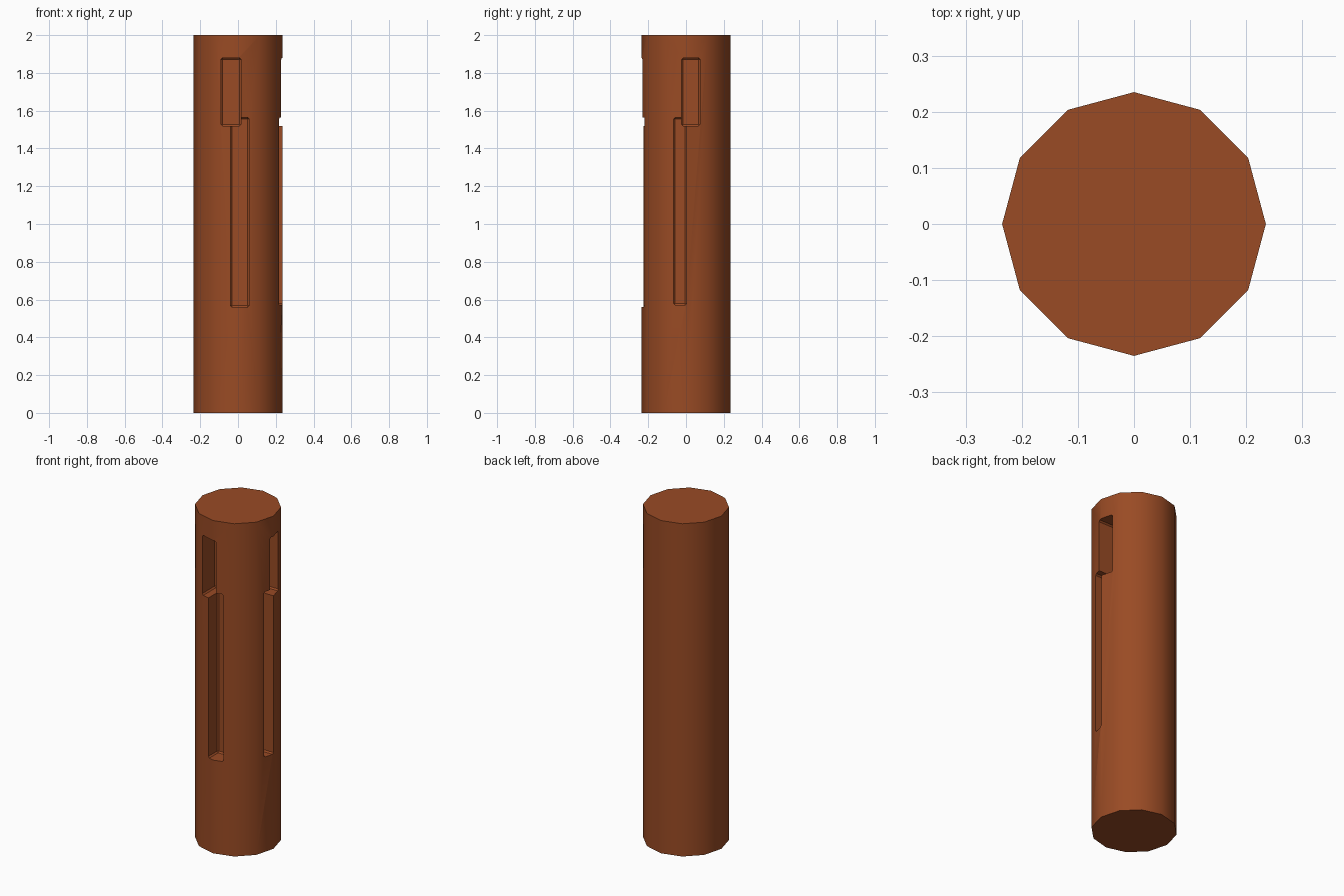
import bpy, math

if "Cube" in bpy.data.objects:
    bpy.data.objects.remove(bpy.data.objects["Cube"])

# Brown material
brown = bpy.data.materials.new("warm brown")
brown.diffuse_color = (0.32, 0.07, 0.018, 1)
brown.use_nodes = True
brown.node_tree.nodes["Principled BSDF"].inputs["Base Color"].default_value = brown.diffuse_color

# Twelve-sided post with a vertex on each axis
R = 0.235
bpy.ops.mesh.primitive_cylinder_add(vertices=12, radius=R, depth=2, location=(0, 0, 1))
post = bpy.context.object
post.name = "slotted_post"
post.data.materials.append(brown)


def cut_slot(side, lo, hi, z0, z1, depth):
    """Cut a softly bevelled rectangular slot into the front or right side."""
    outer, bevel = 0.35, 0.008
    length = outer - (R - depth)
    mid = outer - length / 2
    if side == "front":
        loc, size = ((lo + hi) / 2, -mid, (z0 + z1) / 2), (hi - lo, length, z1 - z0)
    else:
        loc, size = (mid, (lo + hi) / 2, (z0 + z1) / 2), (length, hi - lo, z1 - z0)
    bpy.ops.mesh.primitive_cube_add(size=1, location=loc)
    cutter = bpy.context.object
    cutter.name = side + "_slot_cutter"
    cutter.hide_render = True
    cutter.scale = size
    bpy.ops.object.transform_apply(location=False, rotation=False, scale=True)
    bev = cutter.modifiers.new("bevel", "BEVEL")
    bev.width, bev.segments = bevel, 1
    bpy.ops.object.modifier_apply(modifier=bev.name)
    cutter.data.materials.append(brown)
    bpy.context.view_layer.objects.active = post
    mod = post.modifiers.new("slot", "BOOLEAN")
    mod.operation, mod.solver, mod.object = "DIFFERENCE", "EXACT", cutter
    bpy.ops.object.modifier_apply(modifier=mod.name)
    bpy.data.objects.remove(cutter)


# Short deep slots above, long shallow slots below
cut_slot("front", -0.09, 0.015, 1.52, 1.88, 0.15)
cut_slot("front", -0.04, 0.058, 0.56, 1.565, 0.10)
cut_slot("right", -0.023, 0.075, 1.52, 1.878, 0.15)
cut_slot("right", -0.065, 0.002, 0.57, 1.563, 0.10)

# Smooth round wall, crisp slot and cap edges
bpy.ops.object.select_all(action="DESELECT")
post.select_set(True)
bpy.context.view_layer.objects.active = post
bpy.ops.object.shade_smooth_by_angle(angle=math.radians(35))
